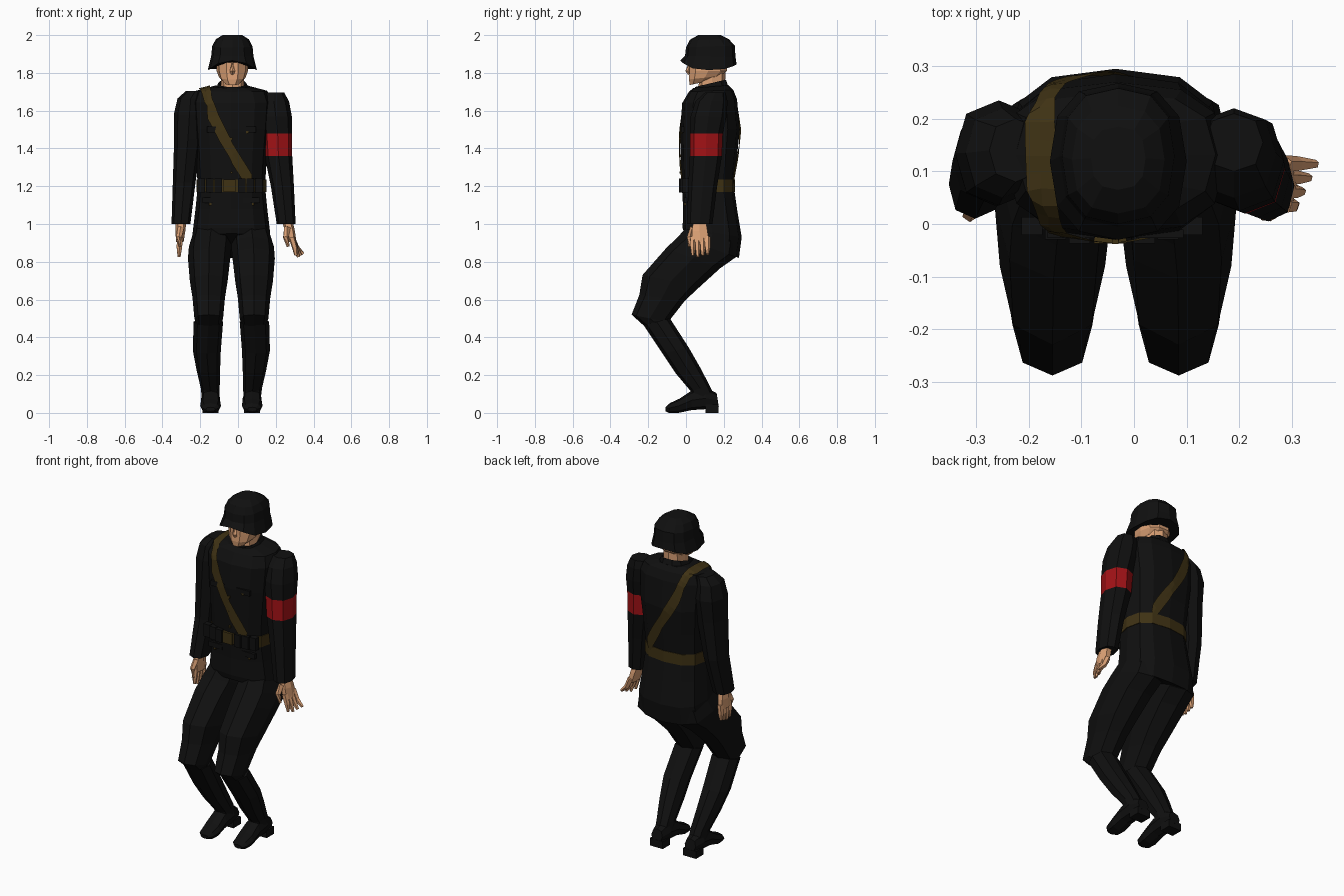
import bpy, bmesh, math
from mathutils import Vector
from mathutils.bvhtree import BVHTree

MID = -0.035  # centre line of the body


def mat(name, col):
    m = bpy.data.materials.new(name)
    m.diffuse_color = (*col, 1)
    return m


BLACK = mat("black cloth", (0.005, 0.005, 0.005))
SKIN = mat("skin", (0.72, 0.36, 0.18))
BROWN = mat("brown leather", (0.05, 0.032, 0.007))
RED = mat("red cloth", (0.36, 0.006, 0.008))


def finish(name, bm, mats):
    bmesh.ops.recalc_face_normals(bm, faces=bm.faces)
    me = bpy.data.meshes.new(name)
    bm.to_mesh(me)
    bm.free()
    for m in mats:
        me.materials.append(m)
    ob = bpy.data.objects.new(name, me)
    bpy.context.collection.objects.link(ob)
    return ob


def loft(name, m, rings, n=8, power=0.85, caps=True, band=None, rim=None):
    """Ring: (centre x, half width, front y, front z, back y, back z)."""
    bm = bmesh.new()
    loops = []
    for i, (cx, rx, fy, fz, by, bz) in enumerate(rings):
        f, b = Vector((cx, fy, fz)), Vector((cx, by, bz))
        loop = []
        for k in range(n):
            a = 2 * math.pi * k / n
            c, s = math.cos(a), math.sin(a)
            c = math.copysign(abs(c) ** power, c)
            s = math.copysign(abs(s) ** power, s)
            p = (f + b) / 2 + (b - f) / 2 * s + Vector((rx * c, 0, 0))
            if rim and i == 0:
                p.z = rim(s)
            loop.append(bm.verts.new(p))
        loops.append(loop)
    for a, b in zip(loops, loops[1:]):
        for k in range(n):
            bm.faces.new((a[k], a[(k + 1) % n], b[(k + 1) % n], b[k]))
    if caps:
        bm.faces.new(loops[0])
        bm.faces.new(loops[-1])
    mats = [m]
    if band:
        mats.append(RED)
        for fc in bm.faces:
            if band[0] < fc.calc_center_median().z < band[1]:
                fc.material_index = 1
    return finish(name, bm, mats)


def box(name, m, c, size):
    bm = bmesh.new()
    bmesh.ops.create_cube(bm, size=1)
    for v in bm.verts:
        v.co = Vector(c) + Vector(a * b for a, b in zip(v.co, size))
    return finish(name, bm, [m])


def stick(name, m, pts, rads, n=5):
    """Tapered tube along points, used for fingers."""
    bm = bmesh.new()
    loops = []
    for i, p in enumerate(pts):
        d = Vector(pts[min(i + 1, len(pts) - 1)]) - Vector(pts[max(i - 1, 0)])
        q = d.to_track_quat('Z', 'Y')
        loops.append([bm.verts.new(Vector(p) + q @ Vector(
            (rads[i] * math.cos(2 * math.pi * k / n), rads[i] * math.sin(2 * math.pi * k / n), 0)))
            for k in range(n)])
    for a, b in zip(loops, loops[1:]):
        for k in range(n):
            bm.faces.new((a[k], a[(k + 1) % n], b[(k + 1) % n], b[k]))
    bm.faces.new(loops[0])
    bm.faces.new(loops[-1])
    return finish(name, bm, [m])


# Jacket, with sloping hem
jacket = loft("jacket", BLACK, [
    (MID, .205, -.01, .95, .28, .82), (MID, .205, -.018, .98, .295, .93),
    (MID, .19, -.015, 1.08, .27, 1.08), (MID, .178, -.022, 1.2, .253, 1.2),
    (MID, .188, -.028, 1.36, .27, 1.36), (MID, .2, -.03, 1.5, .285, 1.5),
    (MID, .21, -.02, 1.64, .27, 1.66), (MID, .19, .015, 1.70, .25, 1.71),
    (MID, .10, .04, 1.72, .225, 1.735)], n=12, power=0.75)
tree = BVHTree.FromObject(jacket, bpy.context.evaluated_depsgraph_get())
loft("collar", BLACK, [(-.03, .095, .03, 1.69, .235, 1.71), (-.03, .075, .045, 1.725, .215, 1.765),
                       (-.03, .06, .06, 1.71, .2, 1.75)], n=10)

# Sleeves: sections (centre x, half width, front y, back y, z)
left = [(-.225, .05, .08, .2, 1.705), (-.25, .07, .05, .22, 1.665), (-.257, .083, .035, .235, 1.58),
        (-.265, .073, .035, .22, 1.45), (-.285, .06, .045, .195, 1.22), (-.302, .05, .01, .14, 1.0)]
right = [(.19, .055, .1, .21, 1.695), (.19, .08, .05, .22, 1.65), (.2, .085, .025, .215, 1.57),
         (.21, .077, .02, .195, 1.48), (.214, .073, .02, .19, 1.36),
         (.235, .061, .012, .165, 1.2), (.255, .05, .005, .14, 1.0)]
for name, secs, band in (("left_sleeve", left, None), ("right_sleeve", right, (1.37, 1.47))):
    loft(name, BLACK, [(x, r, f, z, b, z) for x, r, f, b, z in secs], band=band)


# Hands with fingers and thumb
def hand(side, wx, lean, spread):
    loft(side + "_palm", SKIN, [(wx, .028, .035, 1.01, .11, 1.01),
                                (wx + lean * .3, .026, .025, .965, .12, .96),
                                (wx + lean * .6, .02, .025, .905, .125, .905)], n=6)
    for i in range(4):
        y, k = .036 + i * .026, lean + spread * i
        tip = .825 + .008 * abs(i - 1)
        stick(side + "_finger", SKIN, [(wx + lean * .5, y, .93), (wx + lean * .6 + k * .25, y, .875),
                                       (wx + k, y, tip)], [.017, .015, .008])
    stick(side + "_thumb", SKIN, [(wx, .04, .98), (wx - .01, .018, .93), (wx + lean * .2 - .005, .018, .88)],
          [.018, .015, .008])


hand("left", -.302, -.01, 0)
hand("right", .262, .045, .013)

# Head, neck and nose
loft("neck", SKIN, [(-.03, .06, .065, 1.68, .205, 1.7), (-.03, .062, .07, 1.8, .21, 1.82)])
loft("head", SKIN, [(-.03, .042, .017, 1.735, .13, 1.76), (-.03, .07, .012, 1.765, .19, 1.785),
                    (-.03, .083, .014, 1.81, .22, 1.81), (-.03, .085, .012, 1.88, .23, 1.88)], n=10)
stick("nose", SKIN, [(-.03, .018, 1.86), (-.03, .01, 1.81), (-.03, .02, 1.795)], [.008, .014, .01], 4)

# Helmet: rim is raised at front and back
loft("helmet", BLACK, [
    (-.03, .13, -.03, 1.83, .268, 1.83), (-.03, .112, -.005, 1.89, .262, 1.885),
    (-.03, .107, .0, 1.935, .258, 1.945), (-.03, .088, .02, 1.975, .225, 1.98),
    (-.03, .052, .065, 2.0, .185, 2.0)], n=12, power=0.8,
    rim=lambda s: 1.815 + (.05 if s < 0 else .03) * abs(s) ** 3)
bpy.data.objects["helmet"].data.update()

# Legs, boots and heels, mirrored about the centre line
for side, s in (("left", -1), ("right", 1)):
    def leg(name, secs, n=8):
        loft(side + name, BLACK, [(MID + s * x, *r) for x, *r in secs], n)
    leg("_trousers", [(.105, .1, .01, .99, .27, .9), (.112, .113, -.04, .935, .265, .825),
                      (.118, .112, -.105, .872, .18, .765), (.12, .1, -.23, .73, .07, .665),
                      (.12, .086, -.247, .625, -.005, .595), (.12, .076, -.288, .52, -.095, .48),
                      (.12, .064, -.21, .45, -.08, .47)])
    leg("_boot_shaft", [(.122, .078, -.225, .465, -.085, .5), (.13, .074, -.125, .315, .015, .345),
                        (.122, .062, -.055, .21, .075, .24), (.112, .05, .025, .115, .125, .145),
                        (.11, .045, .04, .06, .155, .08)])
    leg("_boot_foot", [(.11, .036, .162, .105, .174, .03), (.11, .05, .1, .135, .11, .02),
                       (.11, .05, .03, .118, .03, .015), (.11, .055, -.035, .075, -.04, .0),
                       (.11, .047, -.085, .052, -.09, .0), (.11, .025, -.108, .03, -.108, .008)])
    box(side + "_heel", BLACK, (MID + s * .11, .138, .022), (.085, .07, .044))

# Belt, buckle and pouches
loft("belt", BROWN, [(MID, .185, -.028, z, .26, z) for z in (1.17, 1.235)], n=12, power=0.75)
box("buckle", BROWN, (-.045, -.03, 1.203), (.062, .014, .066))
for s in (-1, 1):
    for i in range(3):
        box("pouch", BLACK, (-.042 + s * (.062 + .045 * i), -.02 + .008 * i, 1.203), (.04, .034, .075))


# Shoulder strap snapped to the jacket, front and back
def snap(p, off):
    co, no, _, _ = tree.find_nearest(Vector(p))
    return co + no * off


path = [Vector(p) for p in [(.085, -.06, 1.2), (.0, -.06, 1.33), (-.075, -.06, 1.45), (-.135, -.06, 1.57),
                            (-.168, -.03, 1.67), (-.18, .06, 1.74), (-.185, .16, 1.75), (-.18, .26, 1.72),
                            (-.15, .3, 1.62), (-.08, .32, 1.48), (.01, .31, 1.35), (.09, .29, 1.22)]]
bm = bmesh.new()
rows = []
for i in range((len(path) - 1) * 3 + 1):
    j = min(i // 3, len(path) - 2)
    d = path[j + 1] - path[j]
    p = path[j] + d * (i / 3 - j)
    out = Vector((0, p.y - .13, (p.z - 1.66) * 2 if p.z > 1.66 else 0)).normalized()
    w = d.cross(out).normalized() * .03
    rows.append([bm.verts.new(snap(p + w * k, .009)) for k in (-1, 0, 1)])
for a, b in zip(rows, rows[1:]):
    for k in (0, 1):
        bm.faces.new((a[k], a[k + 1], b[k + 1], b[k]))
finish("shoulder_strap", bm, [BROWN])

# Buttons and pocket flaps
for x, z in ((MID, 1.27), (MID, 1.36), (MID, 1.45), (.06, 1.485), (-.165, 1.1), (.095, 1.1)):
    box("button", BROWN, snap((x, -.1, z), .004), (.012, .009, .012))
for x, z in ((.06, 1.505), (-.13, 1.505), (-.155, 1.12), (.085, 1.12)):
    box("pocket_flap", BLACK, snap((x, -.1, z), .0), (.09, .016, .03))
